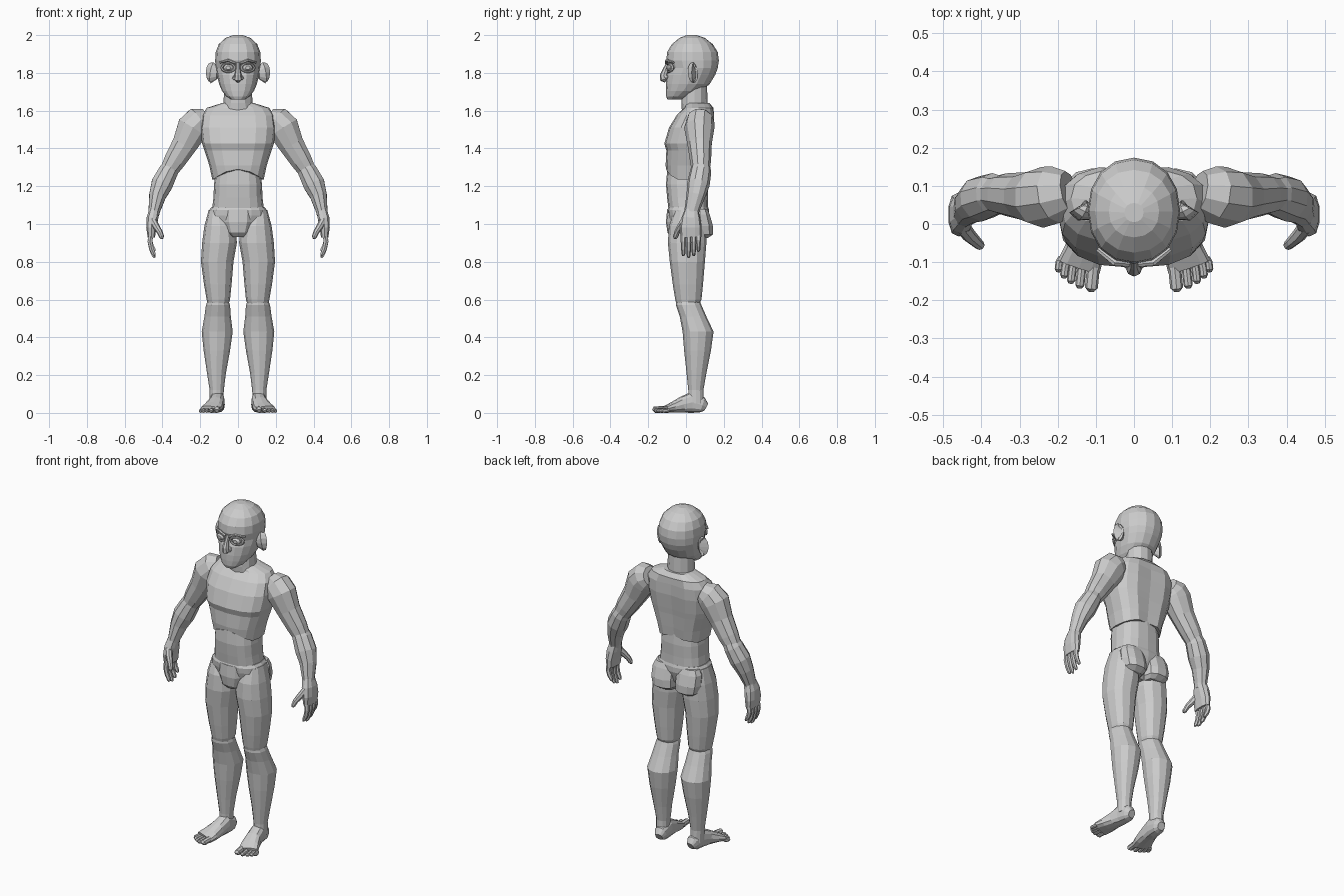
import bpy, bmesh, math
from mathutils import Vector


def loft(name, frames, n=12, p=2.0, mirror=False, tweak=None):
    """Skin rings; each frame is (centre, axis_u, axis_v), p squares the ring."""
    bm = bmesh.new()
    rings = []
    for c, u, v in frames:
        ring = []
        for k in range(n):
            a = 2 * math.pi * k / n
            cu, sv = math.cos(a), math.sin(a)
            co = (c + u * math.copysign(abs(cu) ** (2 / p), cu)
                  + v * math.copysign(abs(sv) ** (2 / p), sv))
            ring.append(bm.verts.new(tweak(co, len(rings)) if tweak else co))
        rings.append(ring)
    for a, b in zip(rings, rings[1:]):
        for k in range(n):
            j = (k + 1) % n
            bm.faces.new((a[k], a[j], b[j], b[k]))
    bm.faces.new(rings[0][::-1])
    bm.faces.new(rings[-1])
    bmesh.ops.recalc_face_normals(bm, faces=bm.faces)
    me = bpy.data.meshes.new(name)
    bm.to_mesh(me)
    bm.free()
    ob = bpy.data.objects.new(name, me)
    bpy.context.collection.objects.link(ob)
    if mirror:
        ob.modifiers.new("mirror", 'MIRROR').use_mirror_merge = False
    return ob


def slabs(name, rows, **kw):
    """Horizontal rings from rows (x0, x1, y0, y1, z)."""
    return loft(name, [(Vector(((a + b) / 2, (c + d) / 2, z)),
                        Vector(((b - a) / 2, 0, 0)), Vector((0, (d - c) / 2, 0)))
                       for a, b, c, d, z in rows], **kw)


def centred(name, rows, **kw):
    """Rings symmetric about x=0 from rows (half width, y0, y1, z)."""
    return slabs(name, [(-h, h, a, b, z) for h, a, b, z in rows], **kw)


def limb(name, pts, ref, **kw):
    """Rings square to a path of (x, y, z, radius along ref, other radius)."""
    P = [Vector(q[:3]) for q in pts]
    frames = []
    for i, q in enumerate(pts):
        t = (P[min(i + 1, len(P) - 1)] - P[max(i - 1, 0)]).normalized()
        u = Vector(ref)
        u = (u - t * u.dot(t)).normalized()
        frames.append((P[i], u * q[3], t.cross(u) * q[4]))
    return loft(name, frames, mirror=kw.pop("mirror", True), **kw)


# head and neck
centred("head", [(.035, -.098, -.03, 1.658), (.062, -.105, .02, 1.675), (.085, -.107, .08, 1.705),
                 (.1, -.107, .125, 1.74), (.112, -.102, .155, 1.79), (.119, -.088, .168, 1.825),
                 (.121, -.104, .174, 1.865), (.118, -.1, .168, 1.91), (.102, -.075, .142, 1.952),
                 (.066, -.035, .1, 1.985), (.025, .005, .055, 2.0)], n=16, p=2.15)
centred("neck", [(.095, -.02, .135, 1.58), (.076, -.025, .115, 1.64), (.074, -.02, .11, 1.75)], n=12)

# face: eyes, lids, brows, nose, lips
limb("eye", [(.05, -.06, 1.827, .027, .02), (.051, -.09, 1.827, .026, .019),
             (.052, -.102, 1.827, .012, .01)], (1, 0, 0), n=10)
bpy.ops.mesh.primitive_torus_add(major_segments=14, minor_segments=6, major_radius=.031, minor_radius=.007)
lid = bpy.context.object
lid.name = "eyelid"
for v in lid.data.vertices:
    x, y, z = v.co
    v.co = (x * 1.1 + .052, -.094 + z + max(x, 0) * .7, y * .72 + 1.827)
lid.modifiers.new("mirror", 'MIRROR')
limb("brow", [(.012, -.105, 1.85, .006, .008), (.05, -.102, 1.867, .008, .009),
              (.095, -.066, 1.855, .005, .007)], (0, 0, 1), n=6)
limb("nose", [(0, -.092, 1.85, .012, .012), (0, -.108, 1.82, .012, .014), (0, -.118, 1.787, .019, .02),
              (0, -.116, 1.768, .022, .022), (0, -.105, 1.758, .012, .012)],
     (1, 0, 0), n=8, mirror=False)
limb("nostril", [(.018, -.095, 1.782, .008, .008), (.02, -.107, 1.772, .011, .011),
                 (.018, -.113, 1.765, .006, .006)], (1, 0, 0), n=6)

# ears with a hollow bowl
limb("ear", [(.108, .025, 1.795, .03, .015), (.136, .036, 1.8, .056, .029), (.146, .042, 1.802, .052, .027),
             (.137, .038, 1.8, .036, .017)], (0, 0, 1), n=12)


# chest with arched lower rib edge and a spine groove
def rib_arch(co, i):
    if i == 0:
        co.z += .055 * max(0, 1 - (abs(co.x) / .13) ** 2) * (1 if co.y < 0 else .4)
    if co.y > .1 and abs(co.x) < .02 and i < 6:
        co.y -= .014
    return co


centred("chest", [(.136, -.105, .125, 1.235), (.152, -.108, .132, 1.31), (.178, -.104, .14, 1.39),
                  (.19, -.115, .145, 1.425), (.2, -.09, .155, 1.51), (.192, -.05, .155, 1.575),
                  (.165, -.01, .145, 1.615), (.085, .0, .125, 1.64)], n=16, p=2.6, tweak=rib_arch)
centred("abdomen", [(.138, -.092, .117, 1.07), (.13, -.1, .116, 1.14), (.127, -.106, .118, 1.21),
                    (.115, -.098, .11, 1.3)], n=16, p=2.6)

# pelvis, front panel and buttocks
centred("pelvis", [(.05, -.05, .06, .93), (.125, -.08, .1, .98), (.155, -.095, .122, 1.045),
                   (.152, -.098, .122, 1.075), (.14, -.092, .117, 1.09)], n=16, p=2.5)
centred("pelvis_front", [(.035, -.075, .03, .93), (.06, -.098, .03, .955), (.078, -.106, .03, 1.01),
                         (.082, -.1, .03, 1.078)], n=12, p=2.8)
slabs("buttock", [(.02, .12, .03, .115, .925), (.006, .145, .02, .146, .945), (.004, .155, .02, .145, .99),
                  (.004, .155, .02, .128, 1.05), (.02, .14, .03, .115, 1.08)],
      n=10, p=2.4, mirror=True)

# legs
slabs("thigh", [(.05, .16, -.05, .07, .575), (.042, .166, -.057, .082, .6), (.034, .18, -.07, .09, .68),
                (.024, .196, -.086, .1, .8), (.006, .19, -.096, .108, .9), (.012, .178, -.09, .108, .99),
                (.055, .155, -.06, .09, 1.075)], n=12, p=2.25, mirror=True)
slabs("lower_leg", [(.078, .15, .012, .095, .05), (.075, .15, .012, .092, .12), (.064, .164, .003, .108, .21),
                    (.042, .182, -.01, .132, .33), (.028, .192, -.018, .146, .43),
                    (.038, .178, -.033, .108, .51), (.042, .17, -.053, .082, .57),
                    (.052, .158, -.052, .07, .6)], n=12, p=2.1, mirror=True)

# feet and toes
limb("foot", [(.104, .106, .03, .022, .022), (.106, .085, .042, .036, .042), (.11, .03, .056, .04, .056),
              (.118, -.02, .043, .044, .043), (.13, -.07, .029, .053, .029),
              (.145, -.112, .018, .058, .018)], (1, 0, 0), n=12, p=2.5)
for i, (x, y, r) in enumerate([(.112, -.174, .017), (.142, -.167, .012), (.165, -.155, .011),
                               (.183, -.141, .011), (.198, -.125, .01)]):
    limb(f"toe_{i + 1}", [(x - .008, -.09, r + .004, r, r), (x - .002, y + .025, r + .001, r, r),
                          (x, y + .007, r, r, r), (x + .001, y, r * .7, r * .6, r * .5)],
         (1, 0, 0), n=8)

# arms
limb("upper_arm", [(.17, .085, 1.56, .055, .055), (.205, .077, 1.545, .075, .082),
                   (.24, .07, 1.508, .08, .088), (.283, .072, 1.42, .064, .07),
                   (.335, .077, 1.335, .056, .06), (.365, .078, 1.285, .048, .05)],
     (0, 1, 0), n=10)
limb("forearm", [(.345, .08, 1.32, .045, .045), (.368, .078, 1.28, .056, .054),
                 (.402, .066, 1.212, .06, .06), (.426, .052, 1.15, .05, .047),
                 (.442, .032, 1.075, .04, .033), (.446, .028, 1.05, .038, .03)],
     (0, 1, 0), n=10)

# hands
limb("palm", [(.443, .03, 1.075, .036, .028), (.453, .026, 1.03, .05, .032), (.459, .025, .98, .058, .028),
              (.459, .026, .93, .055, .02)], (0, 1, 0), n=10, p=2.6)
for i, (y, d) in enumerate([(-.014, .108), (.014, .118), (.041, .108), (.066, .085)]):
    limb(f"finger_{i + 1}", [(.46, y, .95, .014, .015), (.466, y, .945 - .35 * d, .014, .014),
                             (.458, y, .945 - .7 * d, .012, .013),
                             (.446, y, .95 - d, .01, .011), (.44, y, .94 - d, .006, .006)],
         (0, 1, 0), n=6)
limb("thumb", [(.452, -.005, 1.02, .022, .02), (.432, -.03, .985, .019, .018), (.414, -.047, .957, .015, .015),
               (.404, -.056, .932, .013, .013), (.402, -.06, .922, .007, .007)],
     (0, 1, 0), n=8)
